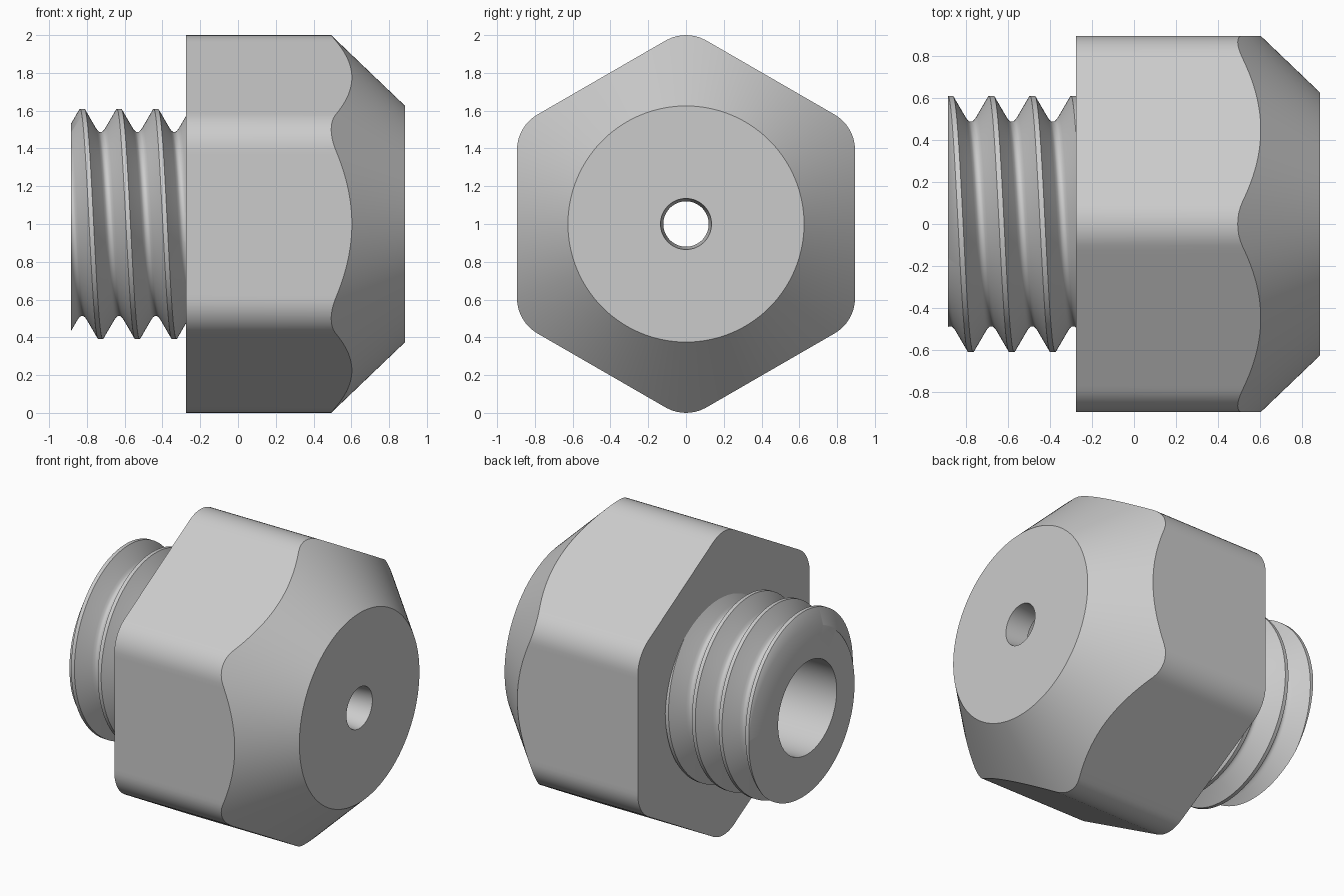
import bpy, bmesh
from math import sin, cos, sqrt, pi, tau, radians

if "Cube" in bpy.data.objects:
    bpy.data.objects.remove(bpy.data.objects["Cube"])

metal = bpy.data.materials.new("plain_grey_metal")
metal.use_nodes = True
grey = (0.6, 0.6, 0.6, 1)
metal.diffuse_color = grey
metal.node_tree.nodes["Principled BSDF"].inputs["Base Color"].default_value = grey

COLUMNS = 240
BACK, SHOULDER, FRONT = -0.885, -0.275, 0.885
BORE = 0.305


def revolve(name, profile):
    """Sweep an angle-dependent closed profile of (x, radius) about the x axis."""
    bm = bmesh.new()
    cols = []
    for i in range(COLUMNS + 1):
        a = tau * i / COLUMNS
        cols.append([bm.verts.new((x, -r * sin(a), 1 + r * cos(a)))
                     for x, r in profile(a)])
    for c, d in zip(cols, cols[1:]):
        for j in range(len(c)):
            k = (j + 1) % len(c)
            bm.faces.new((c[j], c[k], d[k], d[j]))
    bmesh.ops.remove_doubles(bm, verts=bm.verts, dist=1e-5)
    bmesh.ops.recalc_face_normals(bm, faces=bm.faces)
    mesh = bpy.data.meshes.new(name)
    bm.to_mesh(mesh)
    bm.free()
    mesh.materials.append(metal)
    obj = bpy.data.objects.new(name, mesh)
    bpy.context.collection.objects.link(obj)
    bpy.ops.object.select_all(action='DESELECT')
    obj.select_set(True)
    bpy.context.view_layer.objects.active = obj
    bpy.ops.object.shade_smooth_by_angle(angle=radians(40))
    return obj


# Hexagonal body: rounded corners, conical front chamfer, stepped bore
FLAT, FILLET, NOSE = 0.895, 0.2165, 0.625
CENTRE = (FLAT - FILLET) / cos(pi / 6)


def hex_radius(a):
    p = abs((a + pi / 6) % (pi / 3) - pi / 6)
    if p > radians(6.36):
        return FLAT / cos(pi / 6 - p)
    return CENTRE * cos(p) + sqrt(FILLET ** 2 - (CENTRE * sin(p)) ** 2)


def body_profile(a):
    r = hex_radius(a)
    edge = FRONT - (r - NOSE) * 1.045
    return [(SHOULDER, BORE), (SHOULDER, r), (edge, r), (FRONT, NOSE),
            (FRONT, 0.135), (0.73, 0.12), (0.61, BORE)]


revolve("hex_body", body_profile)

# Threaded stem: one helical ridge, trimmed flat at both ends
PITCH, CREST_X = 0.195, -0.825
HALF = [(0.012, 0.61), (0.07, 0.51), (0.08, 0.496), (0.09, 0.488)]
RIDGE = [(-x, r) for x, r in reversed(HALF)] + HALF


def thread_radius(offset):
    d = abs((offset + PITCH / 2) % PITCH - PITCH / 2)
    if d <= HALF[0][0]:
        return HALF[0][1]
    for (x0, r0), (x1, r1) in zip(HALF, HALF[1:]):
        if d <= x1:
            return r0 + (r1 - r0) * (d - x0) / (x1 - x0)
    return HALF[-1][1]


def stem_profile(a):
    points = [(BACK, BORE)]
    for turn in range(-1, 5):
        crest = CREST_X + PITCH * (turn + a / tau)
        for off, r in RIDGE:
            x = min(max(crest + off, BACK), SHOULDER)
            points.append((x, thread_radius(x - crest)))
    return points + [(SHOULDER, BORE)]


revolve("threaded_stem", stem_profile)
